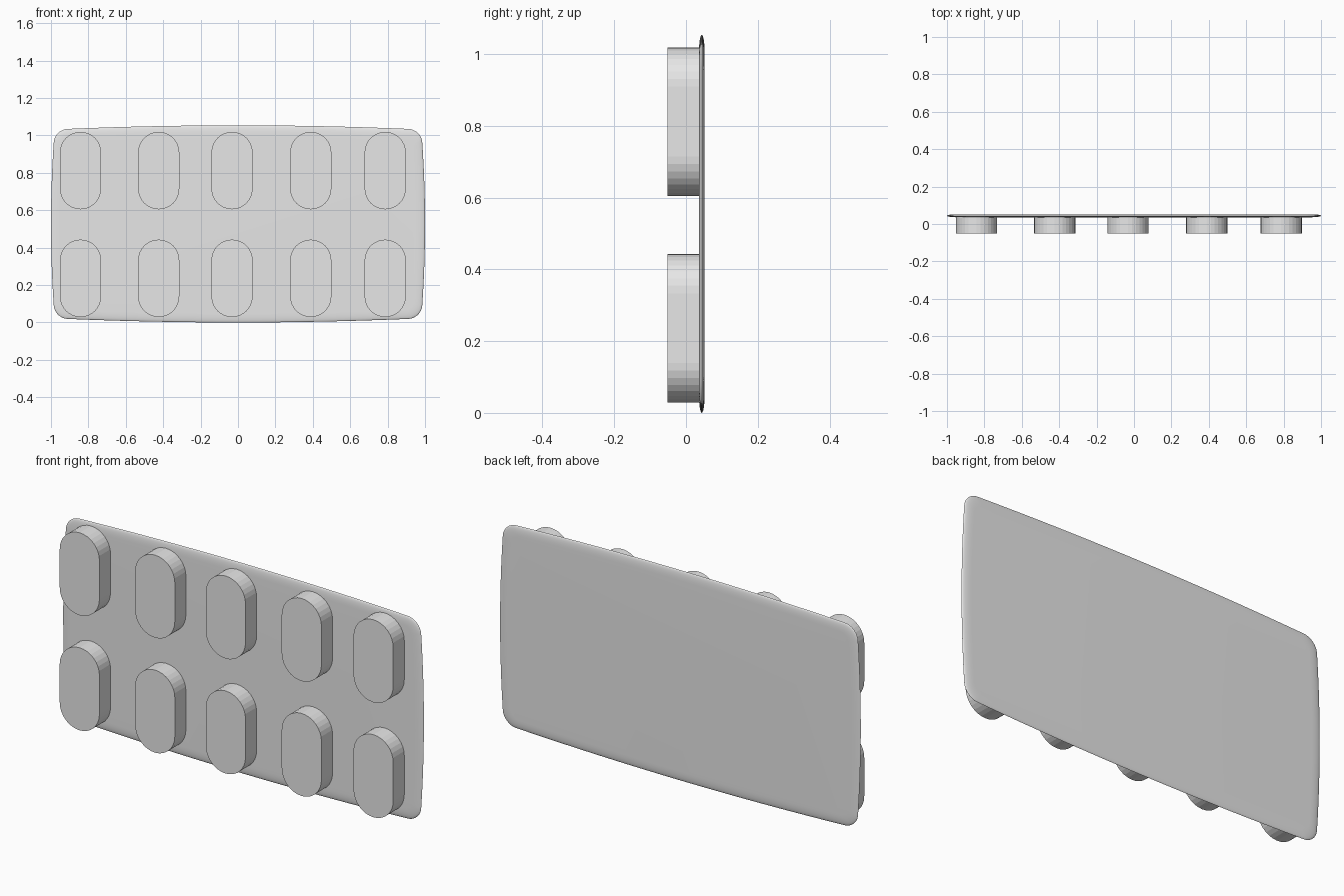
import bpy, bmesh, math

cube = bpy.data.objects.get("Cube")
if cube:
    bpy.data.objects.remove(cube, do_unlink=True)

grey = bpy.data.materials.new("plain_grey")
grey.use_nodes = True
colour = (0.8, 0.8, 0.8, 1)
grey.diffuse_color = colour
grey.node_tree.nodes["Principled BSDF"].inputs["Base Color"].default_value = colour

MID_Z = 0.527


def rounded_outline(half_w, half_h, radius, corner_steps, side_steps=1):
    """Counter-clockwise rounded rectangle with evenly split sides."""
    pts = []
    for k in range(4):
        sx, sz = [(1, 1), (-1, 1), (-1, -1), (1, -1)][k]
        for i in range(corner_steps + 1):
            a = math.pi / 2 * (k + i / corner_steps)
            pts.append((sx * (half_w - radius) + radius * math.cos(a),
                        sz * (half_h - radius) + radius * math.sin(a)))
    out = []
    for i, p in enumerate(pts):
        q = pts[(i + 1) % len(pts)]
        n = side_steps if i % (corner_steps + 1) == corner_steps else 1
        out += [(p[0] + (q[0] - p[0]) * j / n, p[1] + (q[1] - p[1]) * j / n) for j in range(n)]
    return out


def loft(name, rings, location):
    """Skin matching rings of (x, y, z) points and cap both ends."""
    bm = bmesh.new()
    loops = [[bm.verts.new(p) for p in ring] for ring in rings]
    for a, b in zip(loops, loops[1:]):
        for i in range(len(a)):
            j = (i + 1) % len(a)
            bm.faces.new((a[i], a[j], b[j], b[i]))
    bm.faces.new(loops[0])
    bm.faces.new(loops[-1])
    bmesh.ops.recalc_face_normals(bm, faces=bm.faces)
    mesh = bpy.data.meshes.new(name)
    bm.to_mesh(mesh)
    bm.free()
    mesh.materials.append(grey)
    obj = bpy.data.objects.new(name, mesh)
    obj.location = location
    bpy.context.collection.objects.link(obj)
    return obj


# Thin backing sheet: bowed sides, rounded corners and a softly tapered rim
def sheet_ring(inset, y):
    ring = []
    for x, z in rounded_outline(1 - inset, MID_Z - inset, 0.07 - inset * 0.5, 8, 16):
        ring.append((x * (1 - 0.02 * (z / MID_Z) ** 2), y, z * (1 - 0.042 * x * x)))
    return ring


RIM, HALF_THICK, STEPS = 0.05, 0.008, 12
rim = [math.pi * i / STEPS for i in range(STEPS + 1)]
sheet = loft("backing_sheet",
             [sheet_ring(RIM * (1 - math.sin(a)), -HALF_THICK * math.cos(a)) for a in rim],
             (0, 0.044, MID_Z))
bpy.context.view_layer.objects.active = sheet
sheet.select_set(True)
bpy.ops.object.shade_smooth_by_angle(angle=math.radians(40))

# Two rows of raised capsule-shaped pockets
pocket = rounded_outline(0.11, 0.207, 0.1099, 8)
for row, z in (("lower", 0.236), ("upper", 0.812)):
    for n, x in enumerate((-0.842, -0.424, -0.032, 0.389, 0.787), 1):
        loft(f"{row}_pocket_{n}",
             [[(px, y, pz) for px, pz in pocket] for y in (-0.052, 0.044)],
             (x, 0, z))
